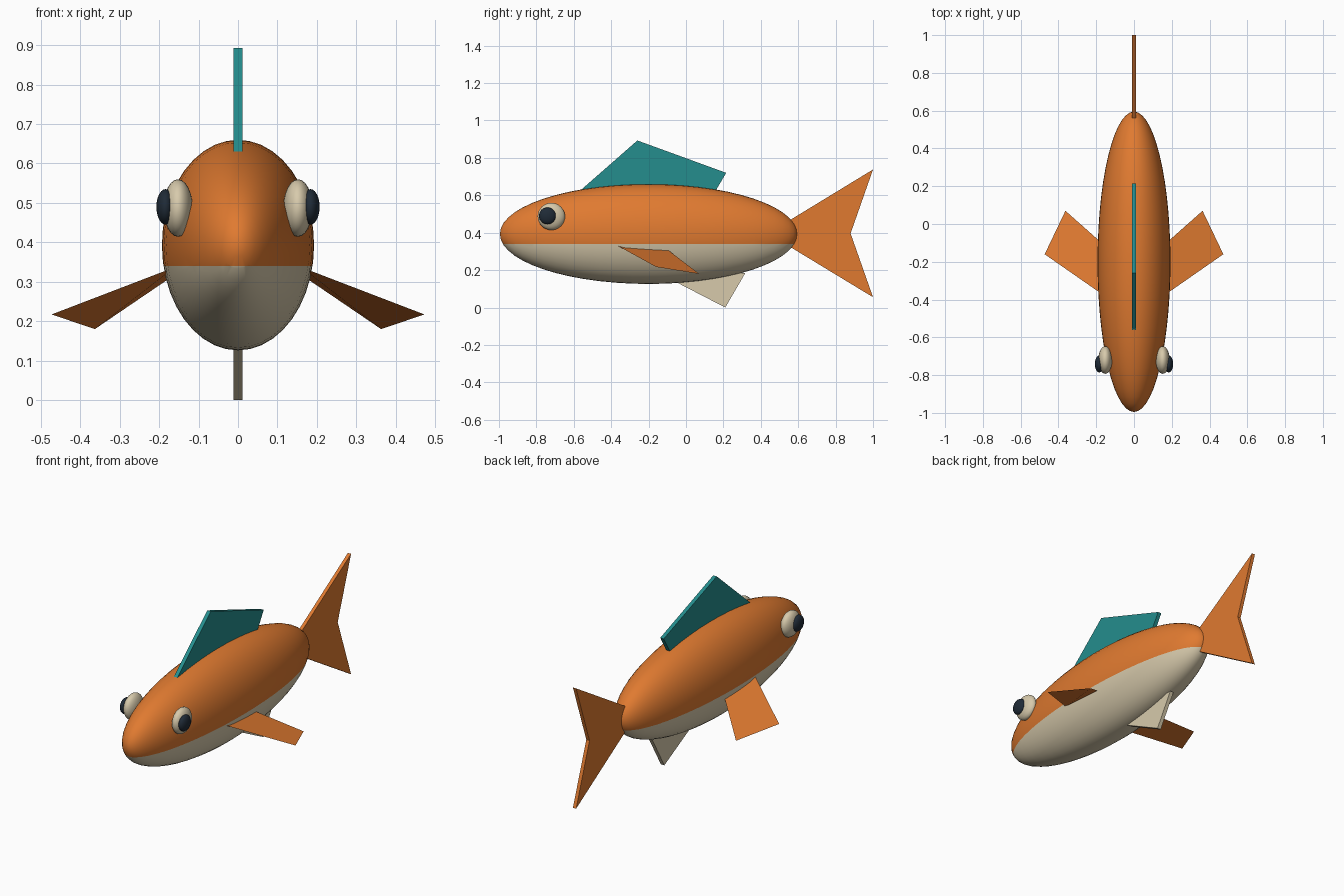
import bpy, bmesh, math
from mathutils import Matrix, Vector

if "Cube" in bpy.data.objects:
    bpy.data.objects.remove(bpy.data.objects["Cube"])


def material(name, color):
    m = bpy.data.materials.new(name)
    m.diffuse_color = (*color, 1)
    m.use_nodes = True
    m.node_tree.nodes["Principled BSDF"].inputs["Base Color"].default_value = m.diffuse_color
    return m


ORANGE = material("orange", (0.745, 0.195, 0.03))
CREAM = material("cream", (0.68, 0.59, 0.41))
TEAL = material("teal", (0.018, 0.27, 0.27))
NAVY = material("dark_navy", (0.014, 0.024, 0.038))


def make_object(name, bm, mats):
    me = bpy.data.meshes.new(name)
    bm.to_mesh(me)
    bm.free()
    for m in mats:
        me.materials.append(m)
    ob = bpy.data.objects.new(name, me)
    bpy.context.collection.objects.link(ob)
    return ob


def ellipsoid(center, radii, segments=32, rings=16):
    """Smooth ellipsoid with its poles along y."""
    bm = bmesh.new()
    bmesh.ops.create_uvsphere(bm, u_segments=segments, v_segments=rings, radius=1)
    bm.transform(Matrix.Translation(center) @ Matrix.Diagonal((*radii, 1))
                 @ Matrix.Rotation(math.radians(90), 4, 'X'))
    for f in bm.faces:
        f.smooth = True
    return bm


def flat_fin(name, outline, thickness, mat):
    """Upright plate from a (y, z) outline, centred on x = 0."""
    bm = bmesh.new()
    face = bm.faces.new([bm.verts.new((-thickness / 2, y, z)) for y, z in outline])
    new = bmesh.ops.extrude_face_region(bm, geom=[face])
    verts = [v for v in new["geom"] if isinstance(v, bmesh.types.BMVert)]
    bmesh.ops.translate(bm, verts=verts, vec=(thickness, 0, 0))
    bmesh.ops.recalc_face_normals(bm, faces=bm.faces)
    return make_object(name, bm, [mat])


# Body, cut level so that the belly is a separate colour
BELLY_LINE = 0.34
body = ellipsoid((0, -0.2, 0.393), (0.193, 0.795, 0.267), 40, 28)
bmesh.ops.bisect_plane(body, geom=body.verts[:] + body.edges[:] + body.faces[:],
                       plane_co=(0, 0, BELLY_LINE), plane_no=(0, 0, 1))
for f in body.faces:
    f.smooth = True
    f.material_index = int(f.calc_center_median().z < BELLY_LINE)
make_object("body", body, [ORANGE, CREAM])

# Upright fins
flat_fin("dorsal_fin", [(-0.56, 0.63), (-0.26, 0.893), (0.215, 0.72), (0.162, 0.63)],
         0.022, TEAL)
flat_fin("tail_fin", [(0.56, 0.47), (1.0, 0.738), (0.88, 0.396), (1.0, 0.055), (0.56, 0.322)],
         0.02, ORANGE)
flat_fin("anal_fin", [(-0.09, 0.155), (0.21, 0.0), (0.317, 0.184), (0.1, 0.18)],
         0.022, CREAM)

# Paired eyes and side fins
for side, label in ((1, "right"), (-1, "left")):
    make_object(label + "_eye",
                ellipsoid((side * 0.152, -0.72, 0.487), (0.037, 0.073, 0.073), 24, 16), [CREAM])
    make_object(label + "_pupil",
                ellipsoid((side * 0.184, -0.741, 0.49), (0.023, 0.045, 0.045), 24, 16), [NAVY])
    corners = [(0.16, -0.378, 0.337), (0.473, -0.16, 0.217),
               (0.363, 0.07, 0.18), (0.16, -0.11, 0.318)]
    bm = bmesh.new()
    fin = bm.faces.new([bm.verts.new((side * x, y, z)) for x, y, z in corners])
    fin.normal_update()
    if fin.normal.z < 0:
        fin.normal_flip()
    make_object(label + "_side_fin", bm, [ORANGE])
